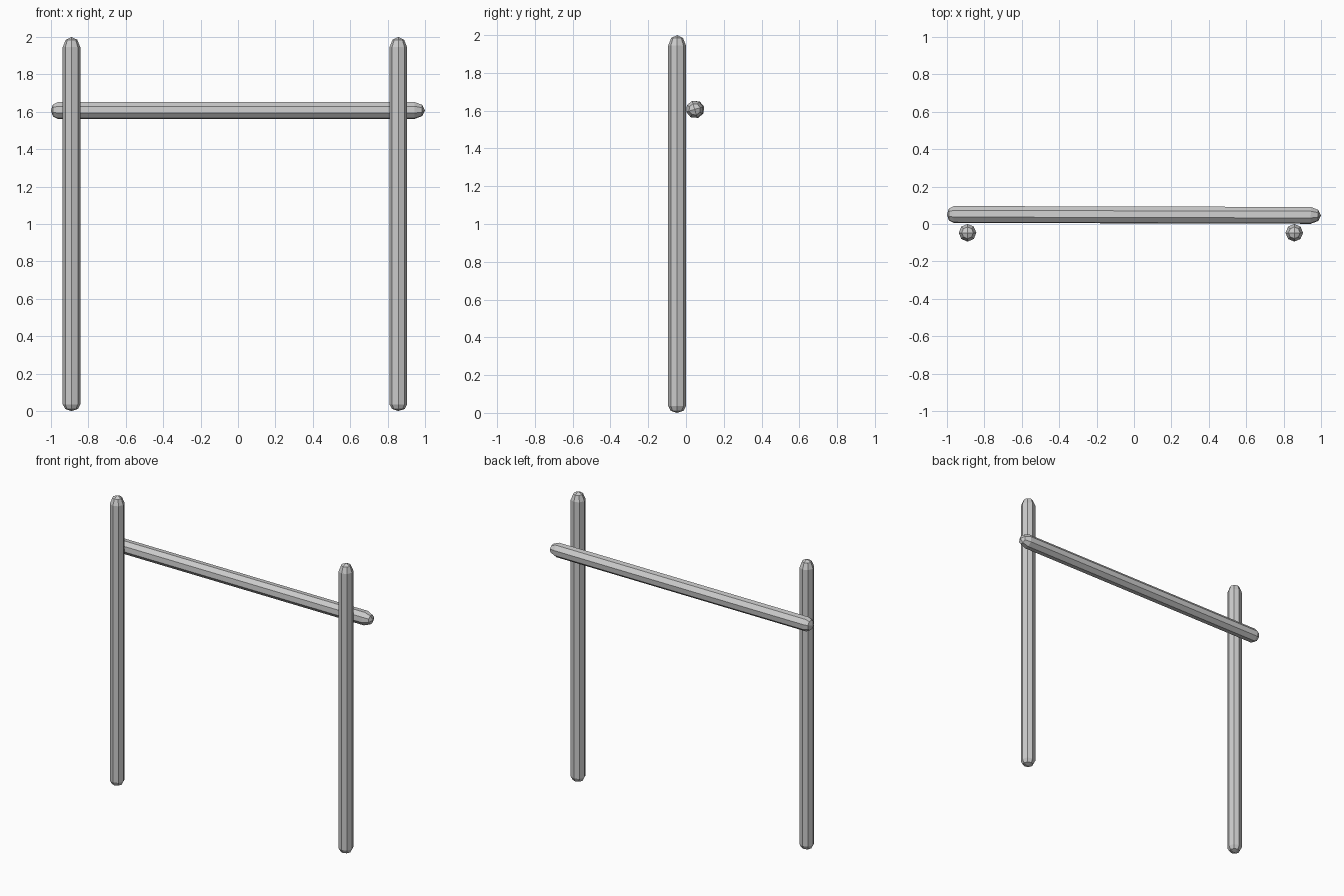
import bpy, bmesh
from math import cos, sin, pi, radians, atan
from mathutils import Matrix

if "Cube" in bpy.data.objects:
    bpy.data.objects.remove(bpy.data.objects["Cube"])

R = 0.047      # pole radius
SIDES = 8
# (distance along pole, radius) rings: blunt lower end, tapered upper end
RINGS = [(0.011, 0.034), (0.036, R), (1.945, R), (1.985, 0.031)]


def pole(name, matrix):
    """Eight-sided pole, 2 units long, with four-quad domed caps."""
    bm = bmesh.new()
    rings = [[bm.verts.new((r * cos(2 * pi * i / SIDES), r * sin(2 * pi * i / SIDES), z))
              for i in range(SIDES)] for z, r in RINGS]
    for a, b in zip(rings, rings[1:]):
        for i in range(SIDES):
            j = (i + 1) % SIDES
            bm.faces.new((a[i], a[j], b[j], b[i]))
    # caps
    for ring, z in ((rings[0], 0.0), (rings[-1], 2.0)):
        tip = bm.verts.new((0, 0, z))
        for i in range(0, SIDES, 2):
            bm.faces.new((tip, ring[i], ring[i + 1], ring[(i + 2) % SIDES]))
    bmesh.ops.recalc_face_normals(bm, faces=bm.faces)
    bm.transform(matrix)
    mesh = bpy.data.meshes.new(name)
    bm.to_mesh(mesh)
    bm.free()
    obj = bpy.data.objects.new(name, mesh)
    bpy.context.collection.objects.link(obj)
    return obj


# upright posts
pole("left_post", Matrix.Translation((-0.89, -0.047, 0)))
pole("right_post", Matrix.Translation((0.857, -0.047, 0)))

# crossbar behind the posts: laid along x, rolled and very slightly skewed
pole("crossbar",
     Matrix.Translation((-1.0, 0.051, 1.607))
     @ Matrix.Rotation(-atan(0.0025), 4, 'Z')
     @ Matrix.Rotation(radians(17), 4, 'X')
     @ Matrix.Rotation(radians(90), 4, 'Y'))
